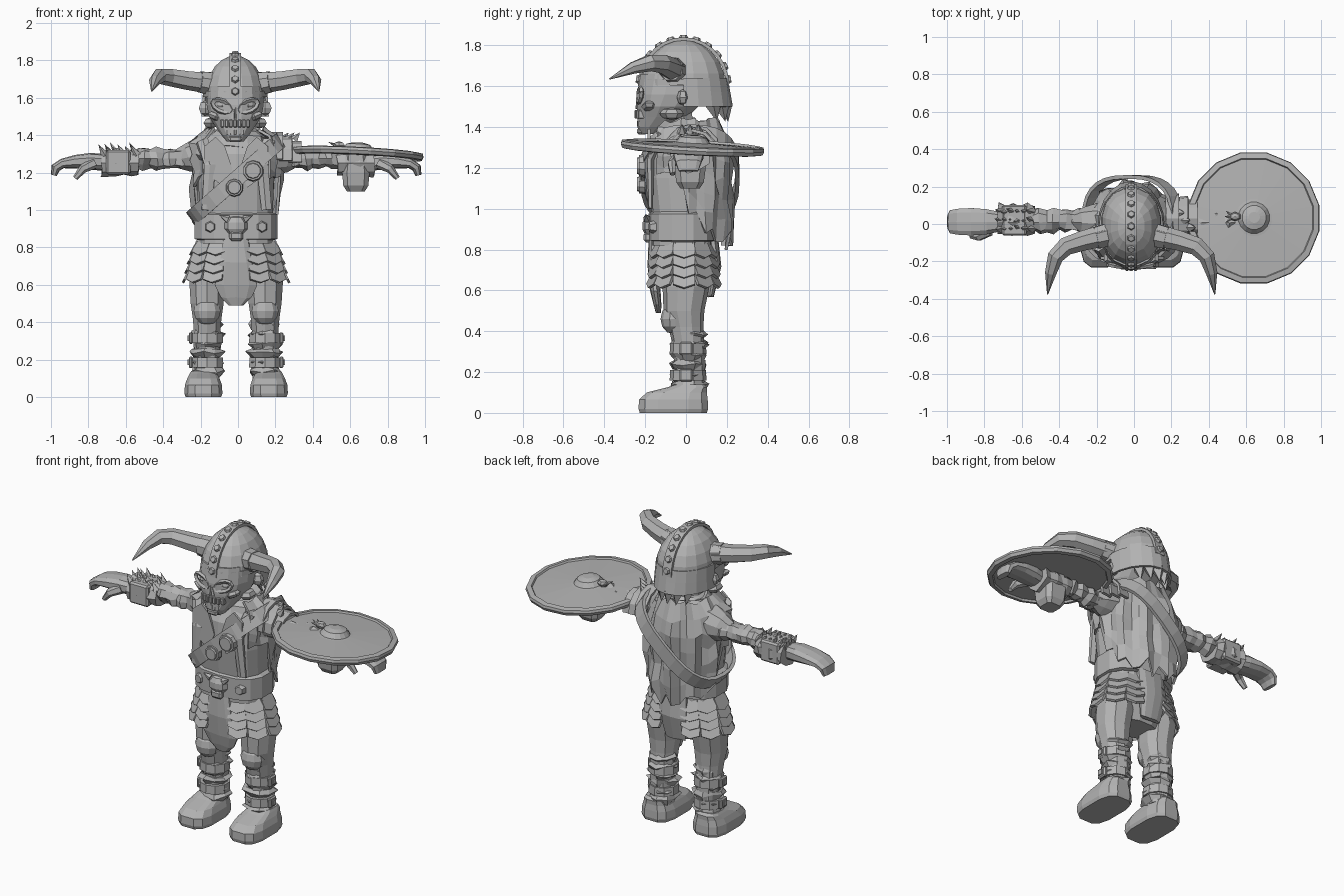
import bpy, bmesh, math, random
from math import sin, cos, pi, radians
from mathutils import Vector, Matrix

rng = random.Random(4)
if "Cube" in bpy.data.objects:
    bpy.data.objects.remove(bpy.data.objects["Cube"])

GREY = bpy.data.materials.new("plain_grey")
GREY.use_nodes = True
GREY.diffuse_color = (0.45, 0.45, 0.45, 1)
GREY.node_tree.nodes["Principled BSDF"].inputs["Base Color"].default_value = GREY.diffuse_color
MID = -0.01  # the body sits slightly to its right
SIDES = ((-1, "right_"), (1, "left_"))


def finish(name, bm, matrix=None, thick=0):
    bmesh.ops.recalc_face_normals(bm, faces=bm.faces)
    mesh = bpy.data.meshes.new(name)
    bm.to_mesh(mesh)
    bm.free()
    mesh.materials.append(GREY)
    ob = bpy.data.objects.new(name, mesh)
    bpy.context.collection.objects.link(ob)
    if matrix:
        ob.matrix_world = matrix
    if thick:
        mod = ob.modifiers.new("thickness", "SOLIDIFY")
        mod.thickness, mod.offset = thick, 0
    return ob


def power_of(q, p):
    return math.copysign(abs(q) ** p, q)


def sweep(name, rows, n=10, ref=(1, 0, 0), axis=None, power=2, jitter=0, matrix=None):
    """Skin of rings; each row is x, y, z, half width along ref, other half width."""
    bm = bmesh.new()
    pts = [Vector(r[:3]) for r in rows]
    rings = []
    for i, r in enumerate(rows):
        t = Vector(axis) if axis else (pts[min(i + 1, len(pts) - 1)] - pts[max(i - 1, 0)]).normalized()
        u = Vector(ref)
        u = (u - t * u.dot(t)).normalized()
        v = t.cross(u)
        ring = []
        for k in range(n):
            a = 2 * pi * (k + .5) / n
            c, s = power_of(cos(a), 2 / power), power_of(sin(a), 2 / power)
            j = 1 + rng.uniform(-jitter, jitter)
            ring.append(bm.verts.new(pts[i] + u * c * r[3] * j + v * s * r[4] * j + t * rng.uniform(-jitter, jitter) * r[3] * .6))
        rings.append(ring)
    for p, q in zip(rings, rings[1:]):
        for k in range(n):
            bm.faces.new((p[k], p[(k + 1) % n], q[(k + 1) % n], q[k]))
    bm.faces.new(rings[0])
    bm.faces.new(rings[-1])
    return finish(name, bm, matrix)


def sheet(name, fn, nu, nv, thick):
    """Open grid surface with thickness."""
    bm = bmesh.new()
    g = [[bm.verts.new(fn(i / nu, j / nv)) for j in range(nv + 1)] for i in range(nu + 1)]
    for i in range(nu):
        for j in range(nv):
            bm.faces.new((g[i][j], g[i + 1][j], g[i + 1][j + 1], g[i][j + 1]))
    return finish(name, bm, thick=thick)


def plate(name, outline, depth, matrix):
    """Outline in local XZ, pushed out along local -Y."""
    bm = bmesh.new()
    f = bm.faces.new([bm.verts.new((x, 0, z)) for x, z in outline])
    out = bmesh.ops.extrude_face_region(bm, geom=[f])["geom"]
    bmesh.ops.translate(bm, vec=(0, -depth, 0), verts=[v for v in out if isinstance(v, bmesh.types.BMVert)])
    return finish(name, bm, matrix)


def place(loc, rx=0, ry=0, rz=0):
    return Matrix.Translation(loc) @ Matrix.Rotation(rz, 4, 'Z') @ Matrix.Rotation(ry, 4, 'Y') @ Matrix.Rotation(rx, 4, 'X')


def ball(name, loc, size, n=8, rot=(0, 0, 0)):
    bm = bmesh.new()
    bmesh.ops.create_uvsphere(bm, u_segments=n, v_segments=max(4, n // 2 + 1), radius=1, matrix=Matrix.Diagonal((*size, 1)))
    return finish(name, bm, place(loc, *rot))


def box(name, loc, size, bevel=0):
    bm = bmesh.new()
    bmesh.ops.create_cube(bm, size=1, matrix=Matrix.Diagonal((*size, 1)))
    if bevel:
        bmesh.ops.bevel(bm, geom=bm.edges[:], offset=bevel, segments=1, affect='EDGES')
    return finish(name, bm, place(loc))


def cones(name, items, n=5, tip=0):
    """Cones or studs; each item is position, direction, radius, length."""
    bm = bmesh.new()
    for p, d, r, h in items:
        m = Matrix.Translation(p) @ Vector(d).to_track_quat('Z', 'Y').to_matrix().to_4x4() @ Matrix.Translation((0, 0, h / 2))
        bmesh.ops.create_cone(bm, cap_ends=True, segments=n, radius1=r, radius2=r * tip, depth=h, matrix=m)
    return finish(name, bm)


# torso, hips, neck and belt
sweep("torso", [(MID, -.02, .82, .2, .15), (MID, -.02, .98, .2, .15), (MID, -.03, 1.15, .205, .16),
                (MID, -.03, 1.3, .2, .15), (MID, -.02, 1.39, .13, .11), (MID, -.02, 1.42, .08, .08)], 14, axis=(0, 0, 1), power=2.8)
sweep("hips", [(MID, 0, .56, .13, .09), (MID, 0, .66, .2, .13), (MID, -.01, .85, .2, .14)], 12, axis=(0, 0, 1), power=2.4)
sweep("neck", [(MID, -.03, 1.36, .075, .075), (MID, -.05, 1.52, .075, .08)], 8)
sweep("belt", [(MID, -.015, z, .21 + e, .152 + e) for z, e in ((.84, .0), (.845, .016), (.975, .016), (.985, 0))], 14, axis=(0, 0, 1), power=2.6)
cones("belt_studs", [((MID + s * .135, -.15, .91), (s * .15, -1, 0), .035, .03) for s in (-1, 1)], 6, .7)
ball("buckle_skull", (MID, -.175, .915), (.065, .04, .055))
box("buckle_jaw", (MID, -.185, .86), (.075, .045, .05), bevel=.012)
cones("buckle_horns", [((MID + s * .045, -.19, .95), (s, -.2, .5), .022, .05) for s in (-1, 1)])

# skirt of overlapping pointed plates
for s, side in SIDES:
    for col, deg in enumerate((-62, -34, 0, 34, 62)):
        a = radians(deg)
        for k in range(4):
            rx, ry = .218 + .013 * k, .146 + .006 * k
            yaw = math.atan2(sin(a) / ry, s * cos(a) / rx) + pi / 2
            plate(f"{side}skirt_plate_{col}_{k}", [(-.052, .04), (.052, .04), (.054, -.026), (0, -.046), (-.054, -.026)], .014,
                  place((MID + s * rx * cos(a), -.01 + ry * sin(a), .795 - .049 * k), rx=-.48, rz=yaw))

# hanging cloths
sweep("front_cloth", [(MID, -.16, .86, .065, .025), (MID, -.165, .72, .09, .025), (MID, -.15, .6, .112, .025),
                      (MID, -.14, .53, .085, .02), (MID, -.135, .49, .04, .012)], 10, axis=(0, 0, -1), jitter=.08)
sweep("back_cloth", [(MID, .13, .86, .1, .03), (MID, .145, .72, .1, .03), (MID, .12, .57, .07, .015)], 10, axis=(0, 0, -1), jitter=.1)

# legs, wraps, straps and boots
for s, side in SIDES:
    x = MID + s * .155
    sweep(side + "leg", [(x - s * .03, 0, .78, .09, .11), (x, 0, .62, .1, .115), (x, -.01, .5, .092, .1),
                         (x, .0, .42, .08, .085), (x, .015, .3, .07, .075), (x, .02, .1, .07, .07)], 10, axis=(0, 0, -1), power=2.2)
    ball(side + "knee_pad", (x, -.06, .46), (.076, .065, .075), 10)
    for k in range(6):
        z = .41 - .05 * k
        e = .076 + .006 * (k % 2)
        sweep(f"{side}shin_wrap_{k}", [(x, .013, z, e - .008, e - .008), (x, .013, z - .022, e + .01, e + .008),
                                       (x, .013, z - .052, e - .01, e - .01)], 9, axis=(0, 0, -1), jitter=.17)
    for z in (.315, .185):
        sweep(f"{side}shin_strap_{int(z * 100)}", [(x, .01, z + .026, .088, .088), (x, .01, z - .026, .09, .09)], 10, axis=(0, 0, -1))
        box(f"{side}buckle_{int(z * 100)}", (x + s * .087, .0, z), (.022, .065, .062), bevel=.007)
        box(f"{side}buckle_pin_{int(z * 100)}", (x + s * .099, .0, z), (.012, .03, .03))
    xb = x + s * .02
    sweep(side + "boot", [(xb, -.062, 0, .097, .168), (xb, -.062, .02, .104, .174), (xb, -.062, .065, .101, .172),
                          (xb, -.045, .1, .088, .15), (xb, .005, .125, .075, .1), (xb, .02, .14, .066, .07)], 12, axis=(0, 0, 1), power=3.2)

# arms, cuffs and hands
for s, side in SIDES:
    sweep(side + "sleeve", [(s * x, .02, 1.3 - .03 * i / 3, r, r) for i, (x, r) in enumerate(((.14, .09), (.2, .095), (.27, .078), (.32, .05)))],
          9, ref=(0, 1, 0), jitter=.14)
    sweep(side + "arm", [(s * (.26 + .035 * k), .02, 1.275, .056 + .012 * (k % 2), .049 + .01 * (k % 2)) for k in range(9)],
          9, ref=(0, 1, 0), jitter=.2)
    sweep(side + "wrist_wrap", [(s * (.53 + .04 * k), .025, 1.25, .078 + .01 * (k % 2), .066 + .01 * (k % 2)) for k in range(6)],
          9, ref=(0, 1, 0), jitter=.12)
    if s < 0:
        box("right_cuff", (-.64, .02, 1.255), (.13, .165, .13), bevel=.01)
        cones("right_cuff_fur", [((-.71 + .034 * k, .045 * j + .02, 1.29), (-.6, rng.uniform(-.3, .3), 1), .024, rng.uniform(.05, .085)) for k in range(6) for j in (-1, 0, 1)], 4)
    else:
        sweep("left_cuff", [(.63, .02, 1.1, .05, .05), (.63, .02, 1.13, .07, .07), (.63, .02, 1.2, .076, .08), (.63, .02, 1.3, .06, .08)], 8, axis=(0, 0, 1), power=4)
    reach = s * (1 if s < 0 else .98)
    sweep(side + "mitten", [(reach * x, .012, z, w, h) for x, z, w, h in ((.72, 1.255, .055, .045), (.79, 1.26, .07, .045), (.87, 1.258, .076, .036),
          (.94, 1.248, .072, .026), (.975, 1.225, .064, .026), (.985, 1.185, .05, .016))], 10, ref=(0, 1, 0), power=2.6)
    sweep(side + "thumb", [(reach * .77, -.04, 1.25, .025, .03), (reach * .83, -.07, 1.22, .022, .024), (reach * .87, -.065, 1.17, .014, .014)], 6, ref=(0, 1, 0))

# layered guard over the left shoulder
for k in range(3):
    sheet(f"shoulder_guard_{k}", lambda u, v, k=k: (.17 + .05 * k + .07 * v, .03 + (.12 - .014 * k + .008 * v) * cos(pi * (1.1 * u - .05)),
                                                 1.29 - .01 * k + (.118 - .014 * k) * sin(pi * (1.1 * u - .05))), 6, 1, .016)
cones("shoulder_spikes", [((.24 + .03 * k, .06 - .04 * k, 1.375), (.8, 0, 1), .025, .05) for k in range(3)])


# ragged folded cape, collar and lapels
def cape_point(u, v):
    a = radians(-38 + 256 * u)
    spread = min(1, v * 4)
    fold = .014 * spread * cos(11 * a) + rng.uniform(-.014, .014)
    rx = .15 + .085 * spread - .03 * max(0, v - .5) + fold
    ry = .16 + .058 * spread + fold
    drop = .26 + .33 * max(0, sin(a)) ** .3
    z = 1.43 - drop * v + (rng.uniform(-.05, .05) if v == 1 else rng.uniform(-.016, .016))
    return (MID + rx * cos(a), -.005 + ry * sin(a), z)


sheet("cape", cape_point, 24, 6, .015)
sweep("collar", [(MID, 0, 1.34, .19, .17), (MID, .01, 1.39, .17, .16), (MID, .01, 1.425, .125, .12), (MID, .0, 1.4, .07, .07)], 13, axis=(0, 0, 1), jitter=.11)
for s, side in SIDES:
    plate(side + "lapel", [(s * .17, 1.34), (s * .11, 1.39), (s * .06, 1.34), (s * .02, 1.22), (s * .06, 1.12), (s * .17, 1.2)], .014, place((MID, -.175, 0)))
    sweep(side + "chest_fold", [(MID + s * .18, -.12, 1.37, .035, .025), (MID + s * .14, -.18, 1.24, .04, .022), (MID + s * .16, -.175, 1.0, .03, .012)], 6, jitter=.2)


# diagonal strap with round medals
def strap_point(u, v):
    a, w = 2 * pi * u, (v - .5) * .085
    x = .235 * power_of(cos(a), .75)
    return (MID + x - .6 * w, .02 + .232 * power_of(sin(a), .75), 1.165 + .88 * x + .8 * w)


sheet("diagonal_strap", strap_point, 28, 1, .02)
for i, (x, z, r) in enumerate(((-.02, 1.12, .05), (.08, 1.21, .058))):
    cones(f"medal_{i}", [((x, -.2, z), (0, -1, 0), r, .03), ((x, -.228, z), (0, -1, 0), r * .75, .012)], 10, .9)

# head: skull face, eyes, nose, teeth, side knots
HX = -.015
sweep("skull_face", [(HX, -.18, 1.365, .045, .045), (HX, -.16, 1.4, .075, .08), (HX, -.115, 1.45, .11, .125), (HX, -.09, 1.5, .142, .152),
                     (HX, -.06, 1.56, .155, .182), (HX, -.04, 1.66, .15, .185)], 16, axis=(0, 0, 1), power=2.3)
for s, side in SIDES:
    def eye_rim(u, v, s=s):
        a = 2 * pi * u
        ex, ez = (.06 - .02 * v) * cos(a), (.04 - .016 * v) * sin(a)
        return (HX + s * (.072 + ex), -.237 + 1.1 * abs(.072 + ex) ** 2 + .01 * v, 1.555 + ez + .3 * ex)
    sheet(side + "eye_rim", eye_rim, 10, 1, .016)
    ball(side + "eye", (HX + s * .07, -.205, 1.555), (.03, .024, .018), 6)
    ball(side + "cheekbone", (HX + s * .105, -.18, 1.5), (.05, .04, .022), 6, (0, s * -.4, 0))
    ball(side + "ear_knot", (HX + s * .16, -.015, 1.545), (.04, .03, .04), 6)
    ball(side + "jaw_knot", (HX + s * .13, -.07, 1.465), (.045, .06, .03), 6)
    cones(side + "nostril_ridge", [((HX + s * .012, -.235, 1.49), (-s * .15, -.1, 1), .014, .06)])
for k in range(7):
    x = (k - 3) * .023
    box(f"upper_tooth_{k}", (HX + x, -.235 + 4 * x * x, 1.462), (.019, .035, .042), bevel=.004)
    if 0 < k < 6:
        box(f"lower_tooth_{k}", (HX + x * .85, -.225 + 4 * x * x, 1.415), (.016, .03, .03), bevel=.003)
box("chin", (HX, -.215, 1.38), (.07, .05, .035), bevel=.01)

# helmet: dome, brow, neck guard, crest with studs, horns
HY, BASE = -.012, 1.6
dome = [(HX, HY, BASE + .225 * sin(a), .165 * max(.08, cos(a)), .21 * max(.08, cos(a))) for a in (radians(d) for d in (0, 16, 32, 48, 64, 78, 88))]
sweep("helmet_dome", dome, 16, axis=(0, 0, 1), power=2.3)
sheet("helmet_brow", lambda u, v: (HX - .166 * cos(pi * u), HY - .212 * sin(pi * u), 1.605 + .03 * v), 10, 1, .014)
sheet("neck_guard", lambda u, v: (HX + (.165 + .008 * v) * cos(pi * u), HY + (.21 + .024 * v) * sin(pi * u), 1.64 - .14 * v), 10, 2, .014)
sheet("helmet_crest", lambda u, v: (HX + .06 * (v - .5), HY + .216 * cos(pi * u), BASE + .232 * sin(pi * u)), 14, 1, .016)
cones("crest_studs", [((HX, HY + .221 * cos(a), BASE + .236 * sin(a)), (0, cos(a), sin(a)), .023, .014) for a in (pi * (k + .5) / 11 for k in range(11))], 6, .7)
cones("hair_tufts", [((HX + .13 * cos(a), .19 * sin(a), 1.51), (0, .2, -1), .04, .085) for a in (pi * (k + 2) / 8 for k in range(5))], 4)
for s, side in SIDES:
    sweep(side + "horn_socket", [(HX + s * .13, -.06, 1.675, .066, .066), (HX + s * .19, -.075, 1.685, .062, .06)], 8, ref=(0, 1, 0))
    sweep(side + "horn", [(HX + s * x, y, z, r, r * 1.05) for x, y, z, r in ((.14, -.06, 1.68, .058), (.26, -.09, 1.695, .052), (.35, -.12, 1.71, .048),
          (.405, -.175, 1.715, .042), (.43, -.26, 1.69, .03), (.447, -.375, 1.635, .003))], 7, ref=(0, 0, 1))

# round shield with raised rim and boss
tilt = place((.64, .032, 1.3), rx=-.055, ry=.05)
sweep("shield", [(0, 0, z, r, r) for r, z in ((.32, -.01), (.325, -.022), (.35, -.018), (.358, .0), (.354, .015), (.325, .02), (.32, .01),
                                              (.1, .022), (.085, .024), (.065, .05), (.03, .06))], 16, axis=(0, 0, 1), matrix=tilt)
ball("shield_trophy", (.54, .04, 1.345), (.035, .025, .022), 6)
cones("trophy_spikes", [((.53, .04, 1.34), (-1, .8 * j, .5), .014, .055) for j in (-1, 0, 1)])
